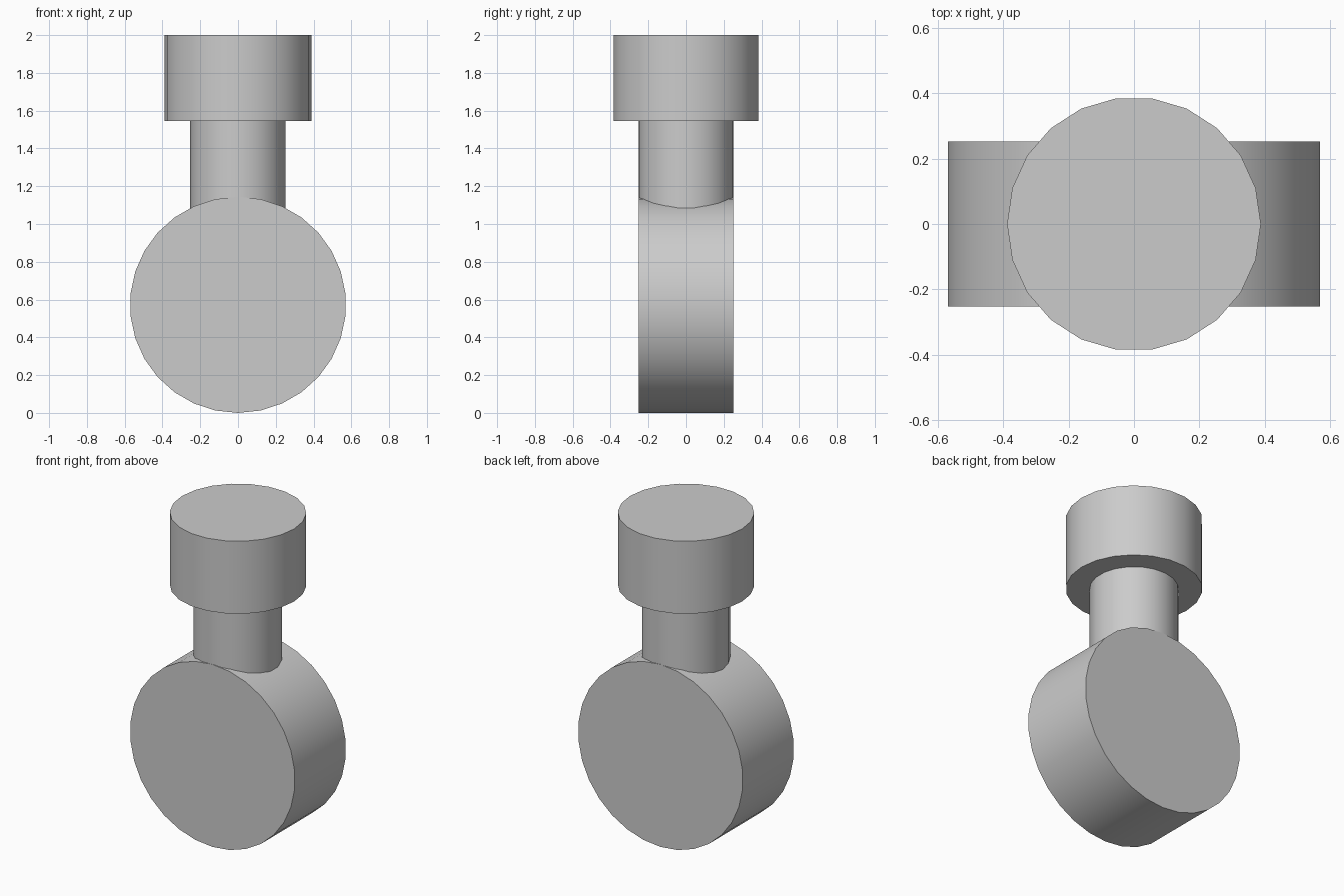
import bpy, bmesh, math
from mathutils import Matrix

cube = bpy.data.objects.get("Cube")
if cube:
    bpy.data.objects.remove(cube, do_unlink=True)

GREY = (0.6, 0.6, 0.6, 1.0)
grey = bpy.data.materials.new("plain_grey")
grey.use_nodes = True
grey.diffuse_color = GREY
grey.node_tree.nodes["Principled BSDF"].inputs["Base Color"].default_value = GREY

DISC_RADIUS, DISC_DEPTH = 0.572, 0.505
BORE_RADIUS, BORE_SIDES = 0.253, 21
COLLAR_RADIUS, COLLAR_SIDES = 0.388, 22
COLLAR_BOTTOM, TOP = 1.545, 2.0


def finish(name, bm):
    """Turn a bmesh into a smooth-shaded object with sharp rims."""
    bmesh.ops.recalc_face_normals(bm, faces=bm.faces)
    mesh = bpy.data.meshes.new(name)
    bm.to_mesh(mesh)
    bm.free()
    mesh.materials.append(grey)
    obj = bpy.data.objects.new(name, mesh)
    bpy.context.collection.objects.link(obj)
    bpy.ops.object.select_all(action='DESELECT')
    obj.select_set(True)
    bpy.context.view_layer.objects.active = obj
    bpy.ops.object.shade_smooth_by_angle(angle=math.radians(30))
    return obj


def ring(bm, radius, z, sides):
    """Closed loop of edges with its first corner on the -x side."""
    verts = []
    for i in range(sides):
        a = math.pi + math.tau * i / sides
        verts.append(bm.verts.new((radius * math.cos(a), radius * math.sin(a), z)))
    return [bm.edges.new((verts[i - 1], verts[i])) for i in range(sides)]


def prism(name, radius, low, high, sides, matrix=Matrix()):
    """Solid capped cylinder along z, then moved by the matrix."""
    bm = bmesh.new()
    loops = [ring(bm, radius, z, sides) for z in (low, high)]
    bmesh.ops.bridge_loops(bm, edges=loops[0] + loops[1])
    for loop in loops:
        bmesh.ops.contextual_create(bm, geom=loop)
    bm.transform(matrix)
    return finish(name, bm)


# Round disc standing on its rim, flat sides to front and back
upright = (Matrix.Translation((0, 0, DISC_RADIUS))
           @ Matrix.Rotation(math.pi / 2, 4, 'X')
           @ Matrix.Rotation(math.pi / 2, 4, 'Z'))
prism("disc", DISC_RADIUS, -DISC_DEPTH / 2, DISC_DEPTH / 2, 30, upright)

# Neck sunk into the disc; its top closes the bore of the collar
prism("neck", BORE_RADIUS, 0.9, COLLAR_BOTTOM, BORE_SIDES)

# Hollow collar: outer wall, top rim, bore wall and underside
bm = bmesh.new()
loops = [ring(bm, COLLAR_RADIUS, COLLAR_BOTTOM, COLLAR_SIDES),
         ring(bm, COLLAR_RADIUS, TOP, COLLAR_SIDES),
         ring(bm, BORE_RADIUS, TOP, BORE_SIDES),
         ring(bm, BORE_RADIUS, COLLAR_BOTTOM, BORE_SIDES)]
for i in range(len(loops)):
    bmesh.ops.bridge_loops(bm, edges=loops[i - 1] + loops[i])
finish("collar", bm)
